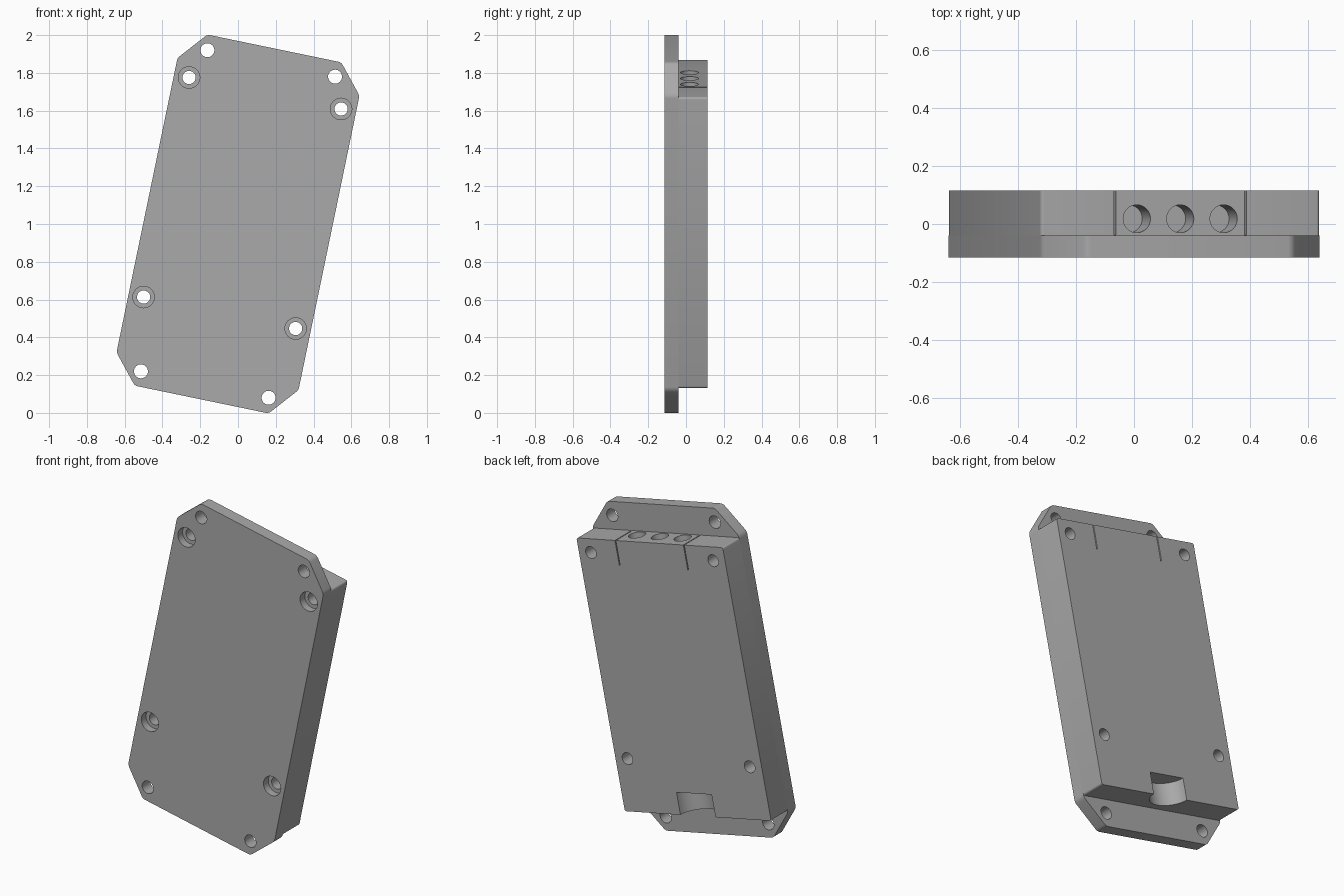
import bpy, bmesh, math
from mathutils import Matrix, Vector

if "Cube" in bpy.data.objects:
    bpy.data.objects.remove(bpy.data.objects["Cube"], do_unlink=True)

TILT = Matrix.Translation((0, 0, 1)) @ Matrix.Rotation(math.radians(11.7), 4, 'Y')
FRONT, SEAM, BACK = -0.115, -0.04, 0.115
HALF_W, PLATE_H, BOX_H = 0.492, 0.949, 0.787

grey = bpy.data.materials.new("mid grey")
grey.use_nodes = True
colour = (0.4, 0.4, 0.4, 1)
grey.diffuse_color = colour
grey.node_tree.nodes["Principled BSDF"].inputs["Base Color"].default_value = colour


def prism(name, outline, y0, y1, rounding=0):
    """Extrude an x-z outline from y0 to y1, optionally rounding its corners."""
    bm = bmesh.new()
    face = bm.faces.new([bm.verts.new((x, y0, z)) for x, z in outline])
    moved = bmesh.ops.extrude_face_region(bm, geom=[face])["geom"]
    bmesh.ops.translate(bm, vec=(0, y1 - y0, 0),
                        verts=[v for v in moved if isinstance(v, bmesh.types.BMVert)])
    if rounding:
        edges = [e for e in bm.edges
                 if abs(e.verts[0].co.y - e.verts[1].co.y) > 0.01]
        bmesh.ops.bevel(bm, geom=edges, offset=rounding, segments=4,
                        profile=0.5, affect='EDGES')
    bmesh.ops.recalc_face_normals(bm, faces=bm.faces)
    return make(name, bm)


def make(name, bm):
    mesh = bpy.data.meshes.new(name)
    bm.to_mesh(mesh)
    bm.free()
    mesh.materials.append(grey)
    ob = bpy.data.objects.new(name, mesh)
    bpy.context.collection.objects.link(ob)
    return ob


def rect(x0, x1, z0, z1):
    return [(x0, z0), (x1, z0), (x1, z1), (x0, z1)]


def rod(centre, radius, length, axis, squash=1):
    """Cylinder cutter along y or z."""
    bm = bmesh.new()
    turn = Matrix.Rotation(math.pi / 2, 4, 'X') if axis == 'Y' else Matrix()
    bmesh.ops.create_cone(bm, cap_ends=True, segments=32, radius1=radius,
                          radius2=radius, depth=length,
                          matrix=Matrix.Translation(centre)
                          @ Matrix.Diagonal((1, squash, 1, 1)) @ turn)
    return make("cutter", bm)


def cut(target, cutters):
    for c in cutters:
        c.hide_render = True
        mod = target.modifiers.new("cut", 'BOOLEAN')
        mod.operation, mod.solver, mod.object = 'DIFFERENCE', 'EXACT', c
    graph = bpy.context.evaluated_depsgraph_get()
    result = bpy.data.meshes.new_from_object(target.evaluated_get(graph))
    target.modifiers.clear()
    target.data = result
    for c in cutters:
        bpy.data.objects.remove(c, do_unlink=True)


def finish(ob):
    ob.data.transform(TILT)
    bpy.ops.object.select_all(action='DESELECT')
    ob.select_set(True)
    bpy.context.view_layer.objects.active = ob
    bpy.ops.object.shade_smooth_by_angle(angle=math.radians(30))


SCREWS = [(s * 0.411, z) for s in (-1, 1) for z in (0.707, -0.48)]
MOUNTS = [(s * 0.345, t * 0.868) for s in (-1, 1) for t in (-1, 1)]

# Mounting plate with clipped corners
cx, cz = HALF_W - 0.13, PLATE_H - 0.153
outline = [(-cx, -PLATE_H), (cx, -PLATE_H), (HALF_W, -cz), (HALF_W, cz),
           (cx, PLATE_H), (-cx, PLATE_H), (-HALF_W, cz), (-HALF_W, -cz)]
plate = prism("mounting_plate", outline, FRONT, SEAM, 0.015)

# Mounting holes, screw holes and their counterbores
cut(plate, [rod((x, FRONT, z), 0.037, 0.4, 'Y') for x, z in MOUNTS]
    + [rod((x, 0, z), 0.035, 0.4, 'Y') for x, z in SCREWS]
    + [rod((x, FRONT, z), 0.057, 0.09, 'Y') for x, z in SCREWS])

# Box body
body = prism("box_body", rect(-HALF_W, HALF_W, -BOX_H, BOX_H), SEAM, BACK, 0.012)
cutters = [rod((x, 0, z), 0.035, 0.4, 'Y') for x, z in SCREWS]

# Cable sockets in the top, with a narrow slit on each side
cutters += [rod((x, 0.018, BOX_H), 0.048, 0.28, 'Z') for x in (-0.153, 0, 0.153)]
cutters += [prism("cutter", rect(x - 0.003, x + 0.003, BOX_H - 0.145, BOX_H + 0.1),
                  SEAM + 0.002, BACK + 0.1) for x in (-0.23, 0.23)]

# Rounded cable notch at the bottom of the back
cutters.append(rod((0, BACK, -BOX_H), 0.118, 0.26, 'Z', 0.95))
cut(body, cutters)

for part in (plate, body):
    finish(part)
